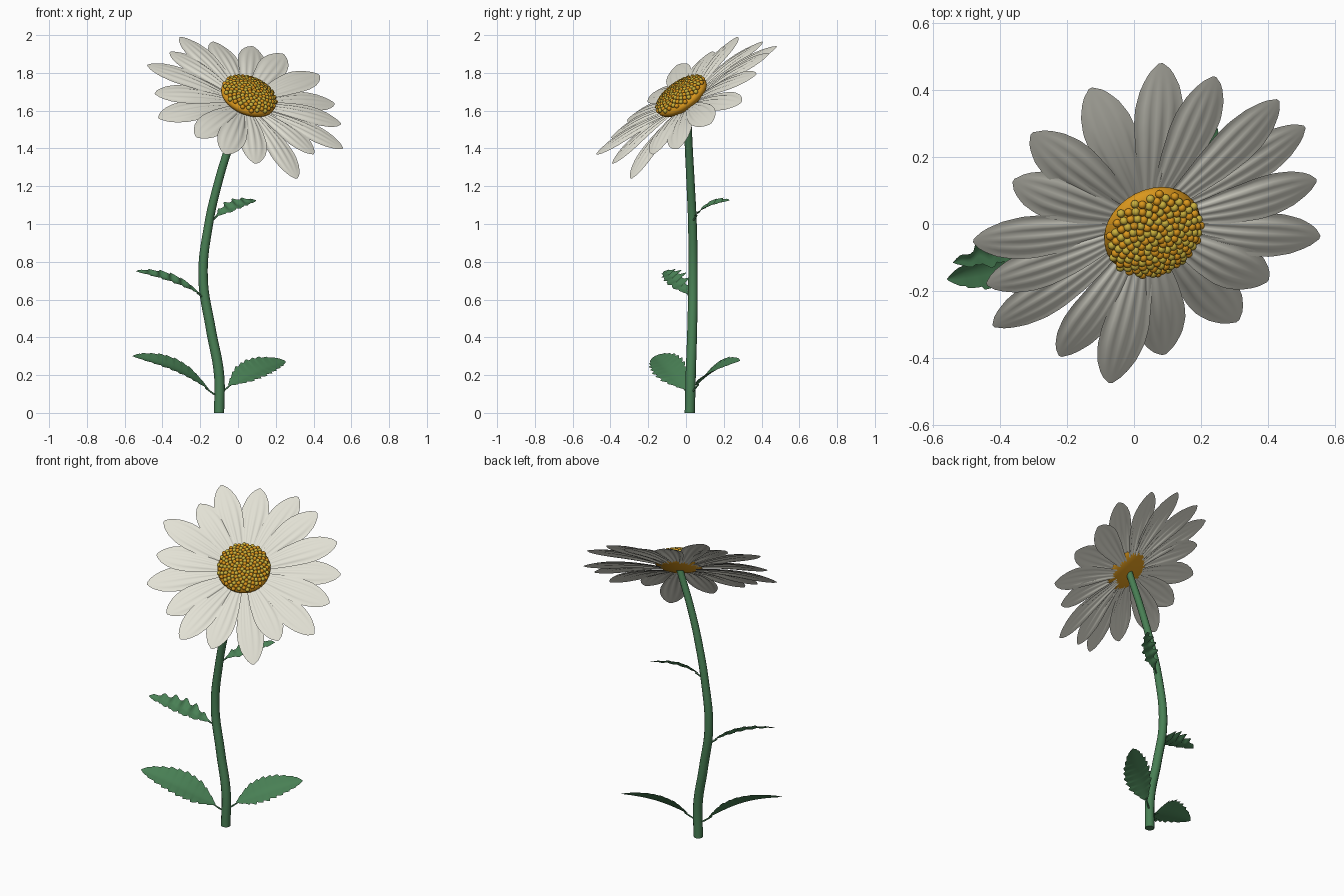
import bpy, bmesh, math
from mathutils import Vector, Matrix

if "Cube" in bpy.data.objects:
    bpy.data.objects.remove(bpy.data.objects["Cube"])


def material(name, rgb):
    m = bpy.data.materials.new(name)
    m.diffuse_color = (*rgb, 1)
    m.use_nodes = True
    m.node_tree.nodes["Principled BSDF"].inputs["Base Color"].default_value = m.diffuse_color
    return m


CREAM = material("cream", (0.76, 0.75, 0.66))
GREEN = material("leaf_green", (0.066, 0.215, 0.09))
ORANGE = material("orange", (0.70, 0.31, 0.012))
YELLOW = material("yellow", (0.60, 0.44, 0.045))


def finish(name, bm, mats, angle=60):
    me = bpy.data.meshes.new(name)
    bm.to_mesh(me)
    bm.free()
    for m in mats:
        me.materials.append(m)
    ob = bpy.data.objects.new(name, me)
    bpy.context.collection.objects.link(ob)
    bpy.ops.object.select_all(action='DESELECT')
    ob.select_set(True)
    bpy.context.view_layer.objects.active = ob
    bpy.ops.object.shade_smooth_by_angle(angle=math.radians(angle))
    return ob


def sheet(name, mat, rows, cols, point):
    """Grid surface from point(t, v), with t in 0..1 and v in -1..1."""
    bm = bmesh.new()
    g = [[bm.verts.new(point(i / rows, 2 * j / cols - 1)) for j in range(cols + 1)]
         for i in range(rows + 1)]
    for i in range(rows):
        for j in range(cols):
            bm.faces.new((g[i][j], g[i + 1][j], g[i + 1][j + 1], g[i][j + 1]))
    return finish(name, bm, [mat])


def tube(name, pts, radii, mat, sides=16):
    """Tapered tube along a smooth path."""
    cu = bpy.data.curves.new(name, 'CURVE')
    cu.dimensions = '3D'
    cu.bevel_depth = 1
    cu.bevel_resolution = sides // 4
    cu.use_fill_caps = True
    cu.resolution_u = 8
    sp = cu.splines.new('BEZIER')
    sp.bezier_points.add(len(pts) - 1)
    for b, p, r in zip(sp.bezier_points, pts, radii):
        b.co, b.radius = p, r
        b.handle_left_type = b.handle_right_type = 'AUTO'
    ob = bpy.data.objects.new(name, cu)
    bpy.context.collection.objects.link(ob)
    cu.materials.append(mat)
    return ob


def profile(table, t):
    for (a, wa), (b, wb) in zip(table, table[1:]):
        if t <= b:
            return wa + (wb - wa) * (t - a) / (b - a)
    return table[-1][1]


# flower head frame
N = Vector((0.33, -0.55, 0.77)).normalized()
C = Vector((0.055, -0.02, 1.672))
AX = N.orthogonal().normalized()
AY = N.cross(AX)
R, H = 0.152, 0.056

# stem
tube("stem", [(-0.10, 0.02, 0), (-0.10, 0.025, 0.2), (-0.145, 0.033, 0.45),
              (-0.185, 0.037, 0.72), (-0.155, 0.034, 1.0), (-0.11, 0.025, 1.2),
              (-0.05, 0.015, 1.4), tuple(C - N * 0.045)],
     [0.027, 0.027, 0.026, 0.025, 0.023, 0.022, 0.021, 0.02], GREEN)

# flower centre dome
bm = bmesh.new()
bmesh.ops.create_uvsphere(bm, u_segments=32, v_segments=16, radius=1)
frame = Matrix((AX, AY, N)).transposed().to_4x4()
bm.transform(Matrix.Translation(C) @ frame @ Matrix.Diagonal((R, R, H, 1)))
finish("flower_centre", bm, [ORANGE])

# florets in a spiral over the dome, alternating colours
bm = bmesh.new()
COUNT = 165
for k in range(COUNT):
    rho = 0.147 * math.sqrt((k + 0.5) / COUNT)
    a = k * math.pi * (3 - math.sqrt(5))
    h = H * math.sqrt(max(0, 1 - (rho / R) ** 2))
    p = C + AX * rho * math.cos(a) + AY * rho * math.sin(a) + N * (h + 0.004)
    made = bmesh.ops.create_icosphere(bm, subdivisions=2, radius=0.0125,
                                      matrix=Matrix.Translation(p))
    for f in {f for v in made['verts'] for f in v.link_faces}:
        f.material_index = k % 2
finish("florets", bm, [ORANGE, YELLOW])

# petals, given by their tips
TIPS = [(0.08, 0.48, 1.94), (0.24, 0.44, 1.90), (0.43, 0.37, 1.79), (0.51, 0.29, 1.64),
        (0.545, 0.13, 1.53), (0.555, -0.04, 1.40), (0.40, -0.17, 1.37),
        (0.31, -0.29, 1.24), (0.09, -0.39, 1.32), (-0.07, -0.475, 1.37),
        (-0.22, -0.395, 1.46), (-0.42, -0.305, 1.56), (-0.44, -0.18, 1.69),
        (-0.48, -0.05, 1.84), (-0.36, 0.13, 1.91), (-0.305, 0.27, 1.99),
        (-0.13, 0.405, 1.965)]
PETAL = [(0, 0.022), (0.2, 0.042), (0.4, 0.064), (0.6, 0.077), (0.72, 0.076),
         (0.84, 0.062), (0.93, 0.040), (0.98, 0.021), (1, 0.006)]


def petal(i, tip):
    tip = Vector(tip)
    out = tip - C
    out = (out - N * out.dot(N)).normalized()
    base = C - N * (0.036 + 0.009 * (i % 2)) + out * 0.06
    axis = tip - base
    side = N.cross(axis).normalized()
    up = axis.cross(side).normalized()

    def point(t, v):
        groove = 0.0035 * math.cos(v * math.pi * 4) * math.sin(math.pi * min(t + 0.08, 1))
        lift = 0.022 * math.sin(math.pi * t) - 0.010 * v * v * math.sin(math.pi * t)
        return base + axis * t - side * v * profile(PETAL, t) + up * (lift + groove)
    sheet("petal_%02d" % (i + 1), CREAM, 24, 16, point)


for i, tip in enumerate(TIPS):
    petal(i, tip)


# serrated leaves
BLADE = [(0, 0.05), (0.1, 0.42), (0.25, 0.85), (0.45, 1), (0.65, 0.88),
         (0.82, 0.6), (0.93, 0.36), (1, 0.03)]


def leaf(name, root, start, tip, across, half, teeth, amp, sway, arch):
    start, tip = Vector(start), Vector(tip)
    axis = tip - start
    along = axis.normalized()
    w = Vector(across)
    w = (w - along * w.dot(along)).normalized()
    up = w.cross(along).normalized()
    if up.z < 0:
        up.negate()
    flip = 1 if along.cross(w).dot(up) > 0 else -1

    def point(t, v):
        v *= flip
        saw = (t * teeth) % 1
        edge = 1 + amp * (saw - 0.5) * abs(v)
        wave = sway * math.sin(2 * math.pi * teeth * t) * min(1, 4 * t, 4 * (1 - t))
        lift = arch * math.sin(math.pi * t) + 0.25 * half * abs(v) * profile(BLADE, t)
        return (start + axis * t + w * (v * half * profile(BLADE, t) * edge + wave)
                + up * (lift + wave * 0.4))
    sheet(name, GREEN, teeth * 6, 6, point)
    mid = (Vector(root) + start) / 2 - Vector((0, 0, 0.004))
    tube(name + "_stalk", [root, tuple(mid), tuple(start + along * 0.02)],
         [0.005, 0.005, 0.004], GREEN, 8)


leaf("lower_left_leaf", (-0.11, 0.02, 0.09), (-0.155, -0.005, 0.125), (-0.558, -0.165, 0.30),
     (0.3, -0.75, -0.5), 0.088, 10, 0.22, 0.0, 0.03)
leaf("lower_right_leaf", (-0.10, 0.025, 0.10), (-0.05, 0.055, 0.145), (0.25, 0.285, 0.275),
     (0.45, -0.65, -0.55), 0.082, 10, 0.22, 0.0, 0.02)
leaf("middle_left_leaf", (-0.18, 0.035, 0.61), (-0.20, 0.01, 0.63), (-0.54, -0.115, 0.75),
     (0.3, -0.75, -0.5), 0.052, 6, 0.45, 0.011, 0.02)
leaf("upper_right_leaf", (-0.15, 0.034, 1.01), (-0.12, 0.045, 1.04), (0.095, 0.23, 1.125),
     (0.45, -0.65, -0.55), 0.040, 5, 0.45, 0.010, 0.02)
